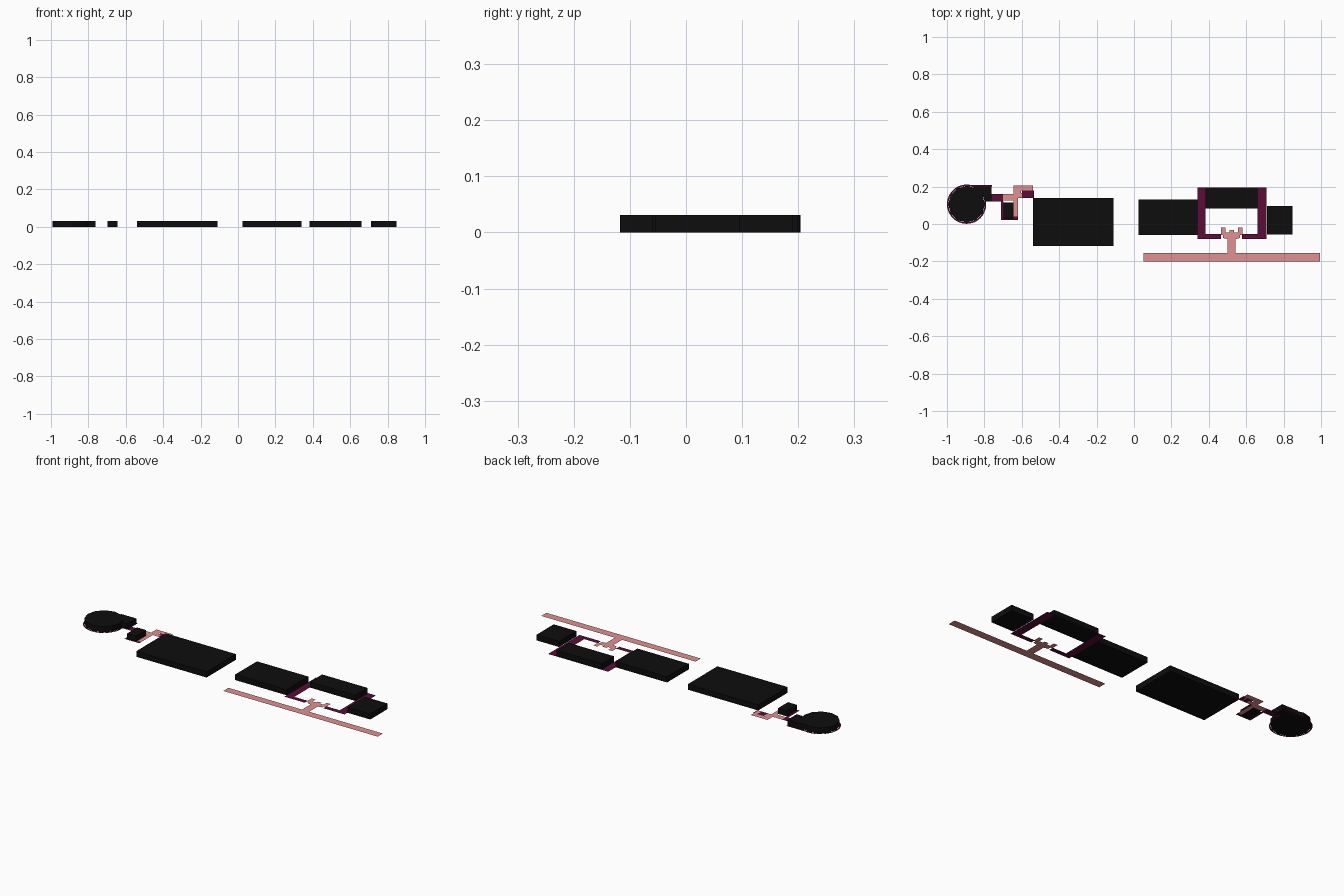
import bpy, bmesh
from math import cos, sin, tau

if "Cube" in bpy.data.objects:
    bpy.data.objects.remove(bpy.data.objects["Cube"])

H = 0.031


def material(name, color):
    m = bpy.data.materials.new(name)
    m.diffuse_color = (*color, 1)
    m.use_nodes = True
    m.node_tree.nodes["Principled BSDF"].inputs["Base Color"].default_value = m.diffuse_color
    return m


BLACK = material("black", (0.004, 0.004, 0.004))
WINE = material("wine", (0.1, 0.004, 0.04))
PINK = material("pink", (0.75, 0.28, 0.28))


def shape(name, loops, mat, height=0.0):
    """Flat polygons at z = 0, raised to solids when a height is given."""
    bm = bmesh.new()
    for pts in loops:
        f = bm.faces.new([bm.verts.new((x, y, 0)) for x, y in pts])
        f.normal_update()
        if f.normal.z < 0:
            f.normal_flip()
    if height:
        for f in list(bm.faces):
            top = bmesh.ops.extrude_face_region(bm, geom=[f], use_keep_orig=True)
            vs = [v for v in top["geom"] if isinstance(v, bmesh.types.BMVert)]
            bmesh.ops.translate(bm, verts=vs, vec=(0, 0, height))
        bmesh.ops.recalc_face_normals(bm, faces=bm.faces)
    me = bpy.data.meshes.new(name)
    bm.to_mesh(me)
    bm.free()
    me.materials.append(mat)
    ob = bpy.data.objects.new(name, me)
    bpy.context.collection.objects.link(ob)
    return ob


def rect(x0, x1, y0, y1):
    return [(x0, y0), (x1, y0), (x1, y1), (x0, y1)]


def circle(r, n, cx=-0.895, cy=0.106):
    return [(cx + r * cos(tau * i / n), cy + r * sin(tau * i / n)) for i in range(n)]


# raised black blocks
blocks = {
    "large_block": (-0.54, -0.11, -0.118, 0.14),
    "middle_block": (0.025, 0.34, -0.06, 0.13),
    "frame_top_block": (0.382, 0.66, 0.082, 0.19),
    "end_block": (0.71, 0.848, -0.055, 0.096),
    "small_block": (-0.698, -0.644, 0.028, 0.115),
}
for name, r in blocks.items():
    shape(name, [rect(*r)], BLACK, H)
shape("round_block", [circle(0.098, 12)], BLACK, H)
shape("round_block_tab", [[(-0.86, 0.2), (-0.81, 0.155), (-0.797, 0.12), (-0.762, 0.12),
                           (-0.762, 0.2)]], BLACK, H)

# thin border around the round block and its tab
outer, inner = circle(0.105, 48), circle(0.097, 48)
shape("round_border", [[outer[i - 1], outer[i], inner[i], inner[i - 1]] for i in range(48)], WINE)
shape("tab_border", [rect(-0.895, -0.76, 0.2, 0.209)], WINE)

# link and small bracket
shape("link_strip", [rect(-0.79, -0.7, 0.12, 0.16)], WINE)
shape("small_bracket", [rect(-0.711, -0.698, 0.022, 0.12), rect(-0.644, -0.62, 0.022, 0.04),
                        rect(-0.698, -0.644, 0.022, 0.028), rect(-0.6, -0.535, 0.14, 0.18)], WINE)
shape("hook", [[(-0.7, 0.125), (-0.7, 0.16), (-0.643, 0.16), (-0.643, 0.205), (-0.54, 0.205),
                (-0.54, 0.14), (-0.562, 0.14), (-0.562, 0.178), (-0.605, 0.178), (-0.605, 0.165),
                (-0.585, 0.165), (-0.585, 0.14), (-0.62, 0.14), (-0.62, 0.035), (-0.644, 0.035),
                (-0.644, 0.125)]], PINK)

# rectangular frame
shape("frame", [rect(0.34, 0.382, -0.08, 0.195), rect(0.66, 0.708, -0.08, 0.195),
                rect(0.382, 0.465, -0.08, -0.053), rect(0.578, 0.66, -0.08, -0.053),
                rect(0.382, 0.66, 0.19, 0.195)], WINE)

# pronged fork, mirrored about its stem, and the long path
half = [(0.022, -0.155), (0.022, -0.08), (0.046, -0.075), (0.046, -0.06), (0.058, -0.06),
        (0.058, -0.018), (0.034, -0.018), (0.034, -0.045), (0.012, -0.045), (0.012, -0.032)]
cx = 0.522
shape("fork", [[(cx + x, y) for x, y in half] + [(cx - x, y) for x, y in reversed(half)]], PINK)
shape("long_strip", [rect(0.05, 0.995, -0.2, -0.155)], PINK)
